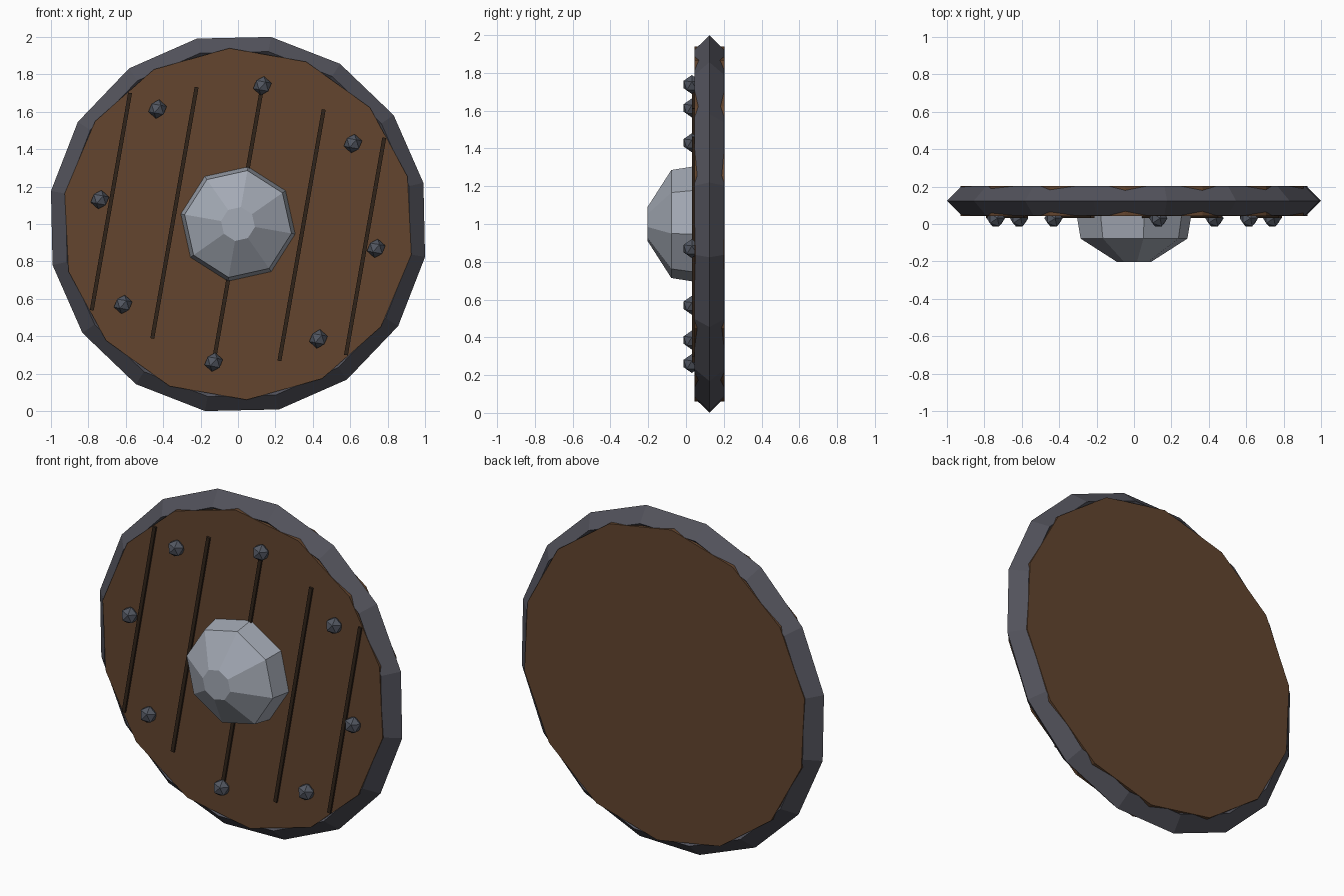
import bpy, bmesh, math
from mathutils import Matrix, Vector

if "Cube" in bpy.data.objects:
    bpy.data.objects.remove(bpy.data.objects["Cube"])

TILT = math.radians(10)      # whole shield is rolled clockwise
MID = 0.124                  # depth of the board's middle plane


def material(name, rgb):
    m = bpy.data.materials.new(name)
    m.diffuse_color = (*rgb, 1)
    m.use_nodes = True
    m.node_tree.nodes["Principled BSDF"].inputs["Base Color"].default_value = m.diffuse_color
    return m


WOOD = material("brown wood", (0.125, 0.06, 0.028))
GROOVE = material("dark groove", (0.03, 0.017, 0.01))
IRON = material("dark iron", (0.085, 0.085, 0.105))
RIVET = material("rivet iron", (0.085, 0.095, 0.12))
STEEL = material("pale steel", (0.37, 0.40, 0.46))


def at(radius, angle, y):
    """Point on a circle facing the front, centred at z = 1."""
    return Vector((radius * math.cos(angle), y, 1 + radius * math.sin(angle)))


def finish(name, bm, mat):
    bmesh.ops.recalc_face_normals(bm, faces=bm.faces)
    mesh = bpy.data.meshes.new(name)
    bm.to_mesh(mesh)
    bm.free()
    mesh.materials.append(mat)
    obj = bpy.data.objects.new(name, mesh)
    bpy.context.collection.objects.link(obj)
    return obj


def lathe(name, profile, sides, mat, closed=False):
    """Turn a (radius, y) profile about the y axis; cap it or close it into a ring."""
    bm = bmesh.new()
    rings = [[bm.verts.new(at(r, 2 * math.pi * i / sides - TILT, y))
              for i in range(sides)] for r, y in profile]
    pairs = list(zip(rings, rings[1:]))
    if closed:
        pairs.append((rings[-1], rings[0]))
    else:
        bm.faces.new(rings[0])
        bm.faces.new(rings[-1])
    for a, b in pairs:
        for i in range(sides):
            j = (i + 1) % sides
            bm.faces.new((a[i], a[j], b[j], b[i]))
    return finish(name, bm, mat)


# Wooden board
lathe("board", [(0.941, MID - 0.08), (0.941, MID + 0.08)], 14, WOOD)

# Diamond-section rim
lathe("rim", [(1.0154, MID), (0.936, MID - 0.0785), (0.857, MID), (0.936, MID + 0.0785)],
      16, IRON, closed=True)

# Central boss
lathe("boss", [(0.092, -0.203), (0.29, -0.078), (0.313, 0.06)], 8, STEEL)

# Plank grooves, shorter towards the sides
roll = Matrix.Rotation(TILT, 4, 'Y')
for k in range(-2, 3):
    bm = bmesh.new()
    bmesh.ops.create_cube(bm, size=1)
    size = Matrix.Diagonal((0.021, 0.02, 1.55 - 0.185 * abs(k), 1))
    bm.transform(Matrix.Translation((0, 0, 1)) @ roll
                 @ Matrix.Translation((0.345 * k, 0.042, 0)) @ size)
    finish(f"plank_groove_{k + 3}", bm, GROOVE)

# Ring of faceted rivets
for k in range(8):
    bm = bmesh.new()
    bmesh.ops.create_icosphere(bm, subdivisions=1, radius=0.051)
    place = at(0.75, math.pi / 2 - TILT + k * math.pi / 4, 0.031)
    bm.transform(Matrix.Translation(place) @ roll)
    finish(f"rivet_{k + 1}", bm, RIVET)
